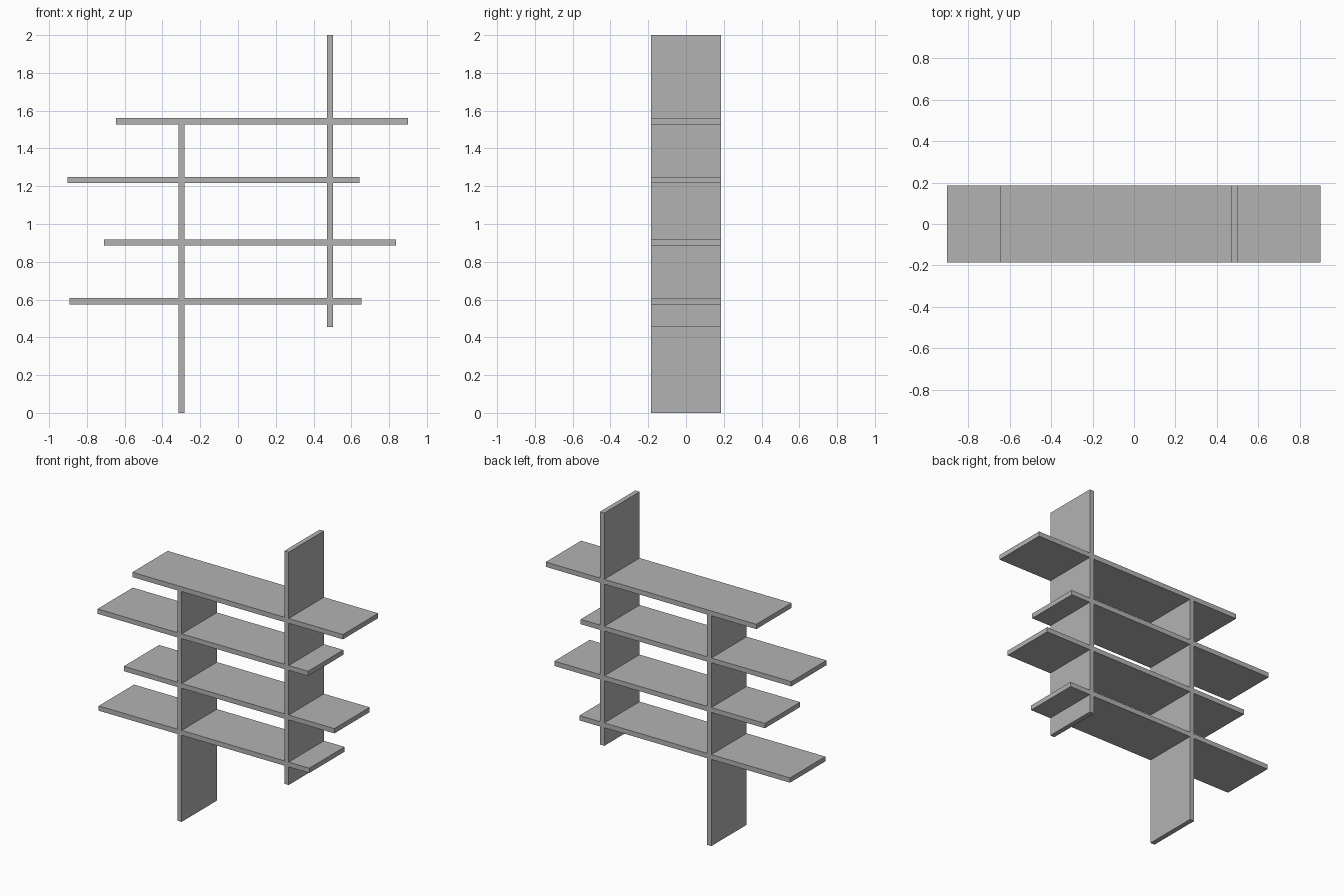
import bpy
import bmesh
from mathutils import Matrix, Vector

cube = bpy.data.objects.get("Cube")
if cube:
    bpy.data.objects.remove(cube, do_unlink=True)

DEPTH = 0.37
THICK = 0.032
SHELF_LENGTH = 1.546

grey = bpy.data.materials.new("plain_grey")
grey.use_nodes = True
colour = (0.45, 0.45, 0.45, 1)
grey.diffuse_color = colour
grey.node_tree.nodes["Principled BSDF"].inputs["Base Color"].default_value = colour


def boards(name, spans):
    """One object made of full-depth boards, each (x0, x1, z0, z1)."""
    bm = bmesh.new()
    for x0, x1, z0, z1 in spans:
        place = Matrix.Translation(Vector(((x0 + x1) / 2, 0, (z0 + z1) / 2)))
        size = Matrix.Diagonal((x1 - x0, DEPTH, z1 - z0, 1))
        bmesh.ops.create_cube(bm, size=1, matrix=place @ size)
    mesh = bpy.data.meshes.new(name)
    bm.to_mesh(mesh)
    bm.free()
    mesh.materials.append(grey)
    obj = bpy.data.objects.new(name, mesh)
    bpy.context.collection.objects.link(obj)


# Staggered shelves: name, right end x, underside z
shelves = [
    ("bottom_shelf", -0.893, 0.575),
    ("lower_middle_shelf", -0.709, 0.887),
    ("upper_middle_shelf", -0.902, 1.216),
    ("top_shelf", -0.646, 1.528),
]
for name, x, z in shelves:
    boards(name, [(x, x + SHELF_LENGTH, z, z + THICK)])


# Uprights, notched around every shelf they cross
def upright(name, x, bottom, top):
    spans = []
    start = bottom
    for _, _, z in shelves:
        spans.append((x - THICK / 2, x + THICK / 2, start, z))
        start = z + THICK
    if top > start:
        spans.append((x - THICK / 2, x + THICK / 2, start, top))
    boards(name, spans)


upright("right_upright", -0.3, 0, shelves[-1][2])
upright("left_upright", 0.486, 0.455, 2)
